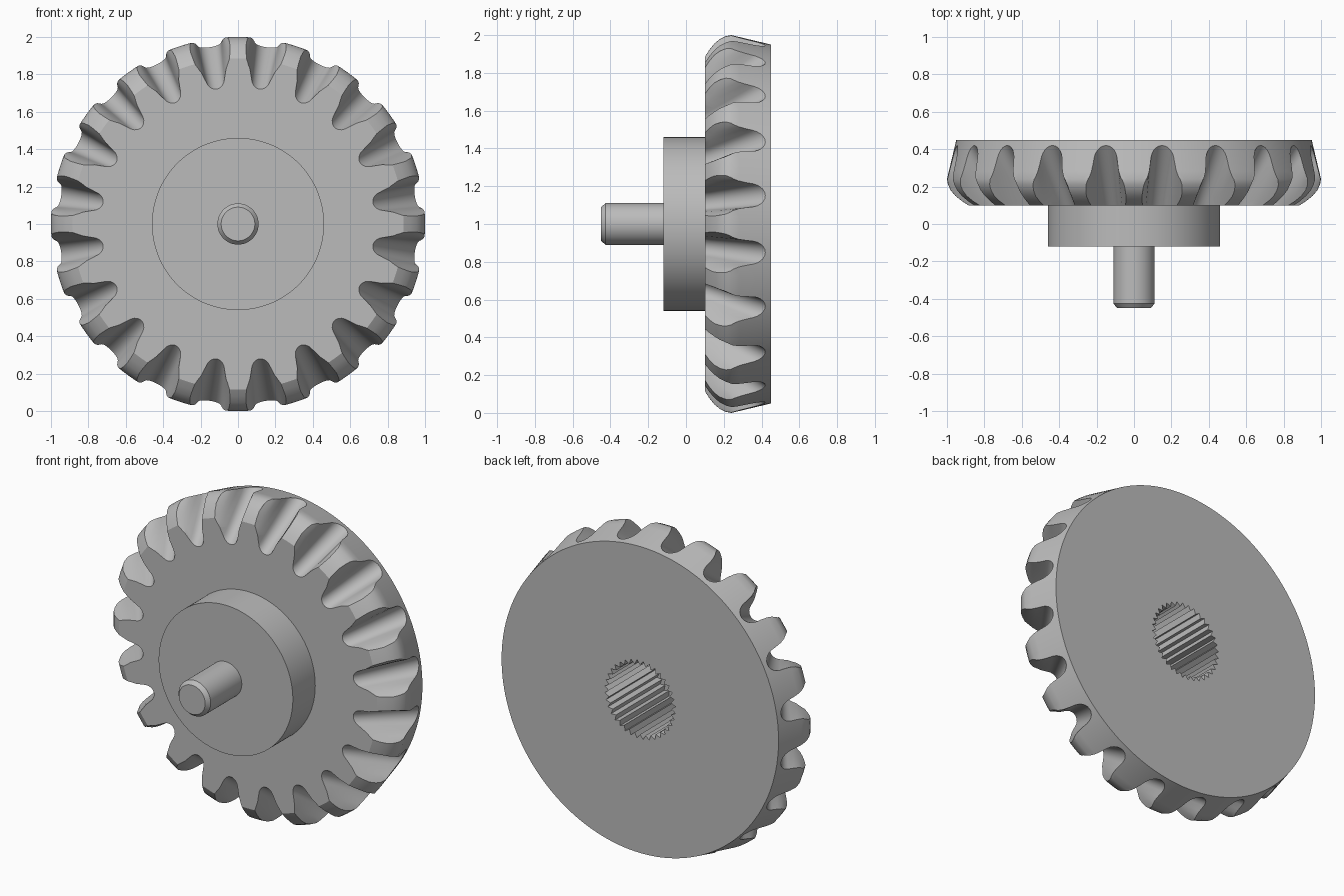
import bpy, bmesh, math
from mathutils import Vector, Matrix

old = bpy.data.objects.get("Cube")
if old:
    bpy.data.objects.remove(old)

TEETH = 20
CENTRE = Matrix.Translation((0, 0, 1))

steel = bpy.data.materials.new("grey_steel")
steel.use_nodes = True
colour = (0.5, 0.5, 0.5, 1)
steel.diffuse_color = colour
steel.node_tree.nodes["Principled BSDF"].inputs["Base Color"].default_value = colour


def make_object(name, bm):
    bmesh.ops.recalc_face_normals(bm, faces=bm.faces)
    mesh = bpy.data.meshes.new(name)
    bm.to_mesh(mesh)
    bm.free()
    mesh.materials.append(steel)
    obj = bpy.data.objects.new(name, mesh)
    bpy.context.collection.objects.link(obj)
    return obj


def loft(bm, sections):
    """Join equal-length closed rings into a capped solid."""
    rings = [[bm.verts.new(p) for p in ring] for ring in sections]
    for a, b in zip(rings, rings[1:]):
        for i in range(len(a)):
            j = (i + 1) % len(a)
            bm.faces.new((a[i], a[j], b[j], b[i]))
    bm.faces.new(rings[0])
    bm.faces.new(rings[-1])


def circle(r, y, count=160):
    turn = math.tau / count
    return [CENTRE @ Vector((r * math.sin(i * turn), y, r * math.cos(i * turn)))
            for i in range(count)]


# Turned blank: chamfered shaft, hub, rounded rim, tapered back (radius, y)
blank = [(.09, -.45), (.11, -.425), (.11, -.12), (.46, -.12), (.46, .1),
         (.885, .1), (.92, .122), (.955, .15), (.98, .18), (.995, .212),
         (1, .24), (.99, .282), (.95, .45)]
bm = bmesh.new()
loft(bm, [circle(r, y) for r, y in blank])
gear = make_object("bevel_gear", bm)


# Tooth gap section: round root, then flanks flaring to the tips (half width, height)
def gap_half(radius, flank):
    arc = [math.radians(a) for a in range(0, 76, 15)]
    return [(radius * math.sin(a), radius * (1 - math.cos(a))) for a in arc] + flank


front = gap_half(.05, [(.066, .08), (.088, .108), (.103, .128), (.115, .15), (.12, .25)])
back = gap_half(.065, [(.068, .08), (.071, .108), (.079, .13), (.098, .148), (.12, .25)])

# The root line climbs from the front face out to the rim
root = Vector((0, .1, .73))
along = Vector((0, .31, .22)).normalized()
out = Vector((0, -along.z, along.y))


def gap_section(s):
    t = s / .38
    half = [(a[0] + (b[0] - a[0]) * t, a[1] + (b[1] - a[1]) * t)
            for a, b in zip(front, back)]
    outline = half + [(-w, h) for w, h in reversed(half[1:])]
    return [root + along * s + out * h + Vector((w, 0, 0)) for w, h in outline]


stations = [-.03 + .48 * i / 12 for i in range(13)]
gap = [gap_section(s) for s in stations]
bm = bmesh.new()
for k in range(TEETH):
    turn = CENTRE @ Matrix.Rotation(math.tau * (k + .5) / TEETH, 4, 'Y')
    loft(bm, [[turn @ p for p in ring] for ring in gap])


# Splined blind bore in the back face
def spline_ring(y, splines=36):
    step = math.pi / splines
    return [CENTRE @ Vector((r * math.sin(i * step), y, r * math.cos(i * step)))
            for i in range(2 * splines) for r in [.243 if i % 2 else .215]]


loft(bm, [spline_ring(-.03), spline_ring(.6)])
cutter = make_object("gap_and_bore_cutter", bm)
cutter.hide_render = True

# Machine the blank
cut = gear.modifiers.new("cut", 'BOOLEAN')
cut.operation = 'DIFFERENCE'
cut.solver = 'EXACT'
cut.object = cutter
bpy.ops.object.select_all(action='DESELECT')
gear.select_set(True)
bpy.context.view_layer.objects.active = gear
bpy.ops.object.modifier_apply(modifier=cut.name)
bpy.data.objects.remove(cutter)
bpy.ops.object.shade_smooth_by_angle(angle=math.radians(28))
